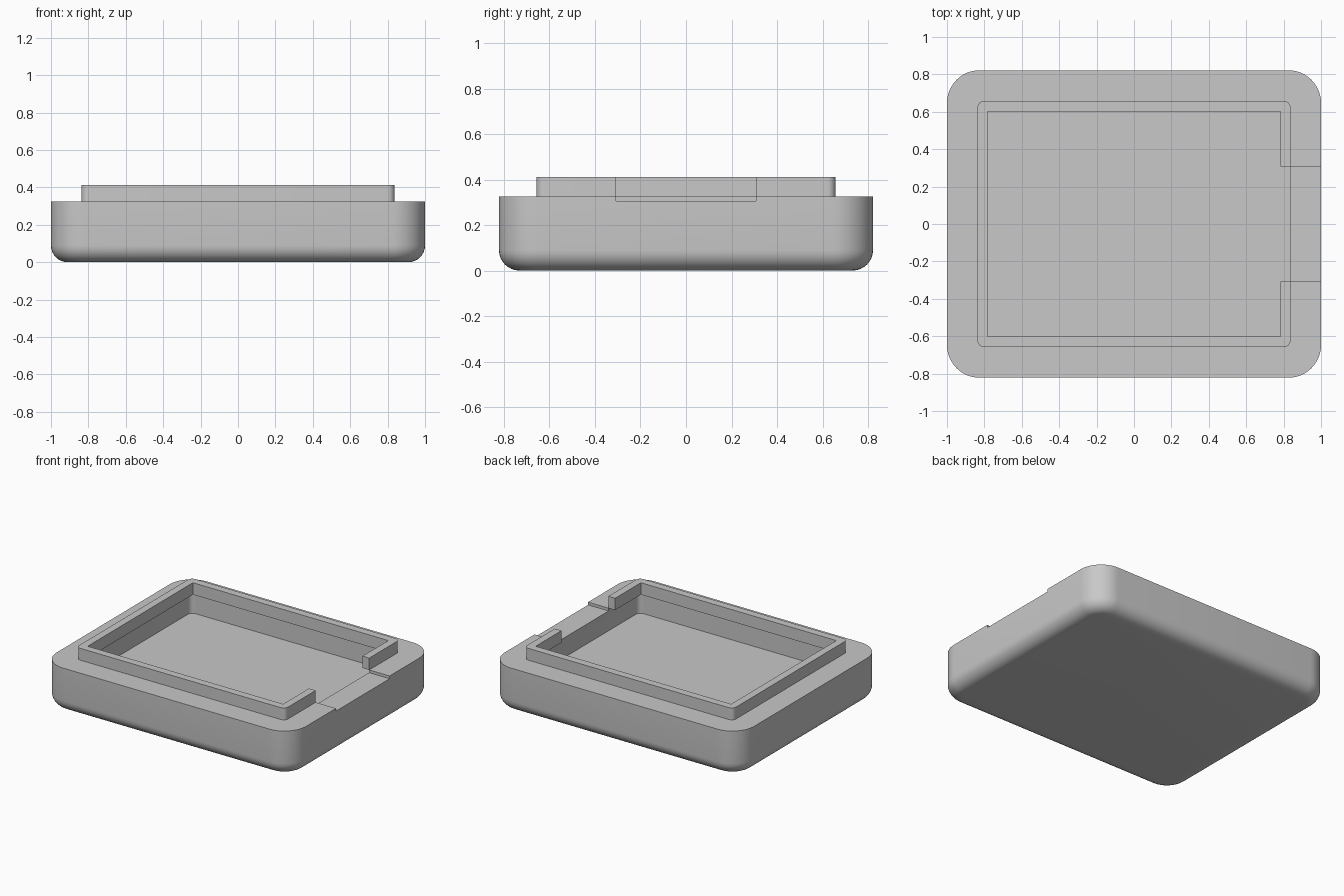
import bpy
import bmesh
from math import cos, sin, pi

if "Cube" in bpy.data.objects:
    bpy.data.objects.remove(bpy.data.objects["Cube"], do_unlink=True)

grey = bpy.data.materials.new("plain grey")
grey.use_nodes = True
grey.diffuse_color = (0.58, 0.58, 0.58, 1)
grey.node_tree.nodes["Principled BSDF"].inputs["Base Color"].default_value = (0.58, 0.58, 0.58, 1)


def rounded_outline(hx, hy, r, steps):
    """Counter-clockwise rounded rectangle of half sizes hx, hy."""
    points = []
    for i, (sx, sy) in enumerate([(1, 1), (-1, 1), (-1, -1), (1, -1)]):
        for k in range(steps + 1):
            a = (i + k / steps) * pi / 2
            points.append((sx * (hx - r) + r * cos(a), sy * (hy - r) + r * sin(a)))
    return points


def rounded_solid(name, hx, hy, r, z0, z1, fillet=0, steps=8):
    """Rounded block, with an optional rounded bottom edge."""
    levels = [(0, z0)]
    if fillet:
        angles = [k / 8 * pi / 2 for k in range(9)]
        levels = [(fillet * (1 - sin(a)), z0 + fillet * (1 - cos(a))) for a in angles]
    levels.append((0, z1))
    bm = bmesh.new()
    rings = [[bm.verts.new((x, y, z)) for x, y in rounded_outline(hx - d, hy - d, r - d, steps)]
             for d, z in levels]
    for low, high in zip(rings, rings[1:]):
        for i in range(len(low)):
            j = (i + 1) % len(low)
            bm.faces.new((low[i], low[j], high[j], high[i]))
    bm.faces.new(rings[0][::-1])
    bm.faces.new(rings[-1])
    mesh = bpy.data.meshes.new(name)
    bm.to_mesh(mesh)
    bm.free()
    mesh.materials.append(grey)
    obj = bpy.data.objects.new(name, mesh)
    bpy.context.collection.objects.link(obj)
    return obj


def box(name, x0, x1, y0, y1, z0, z1):
    bpy.ops.mesh.primitive_cube_add(size=1, location=((x0 + x1) / 2, (y0 + y1) / 2, (z0 + z1) / 2))
    obj = bpy.context.object
    obj.name = name
    obj.scale = (x1 - x0, y1 - y0, z1 - z0)
    obj.data.materials.append(grey)
    return obj


# Tray body with a rounded underside, and the raised lip that overhangs its recess
body = rounded_solid("tray_body", 1, 0.822, 0.175, 0, 0.326, fillet=0.09, steps=12)
lip = rounded_solid("raised_lip", 0.837, 0.657, 0.035, 0.326, 0.412)

# Recess in the body, square opening in the lip, and the gap on the left side
recess = rounded_solid("recess_cutter", 0.835, 0.655, 0.035, 0.163, 0.6)
opening = box("opening_cutter", -0.783, 0.783, -0.602, 0.602, 0.2, 0.6)
gap = box("gap_cutter", 0.7, 1.2, -0.307, 0.307, 0.306, 0.6)
for cutter in (recess, opening, gap):
    cutter.hide_render = True

for part, cutters in ((body, (recess, gap)), (lip, (opening, gap))):
    bpy.ops.object.select_all(action='DESELECT')
    part.select_set(True)
    bpy.context.view_layer.objects.active = part
    for cutter in cutters:
        mod = part.modifiers.new(cutter.name, 'BOOLEAN')
        mod.operation = 'DIFFERENCE'
        mod.solver = 'EXACT'
        mod.object = cutter
        bpy.ops.object.modifier_apply(modifier=mod.name)
    bpy.ops.object.shade_smooth_by_angle(angle=pi / 6)

for cutter in (recess, opening, gap):
    bpy.data.objects.remove(cutter, do_unlink=True)
